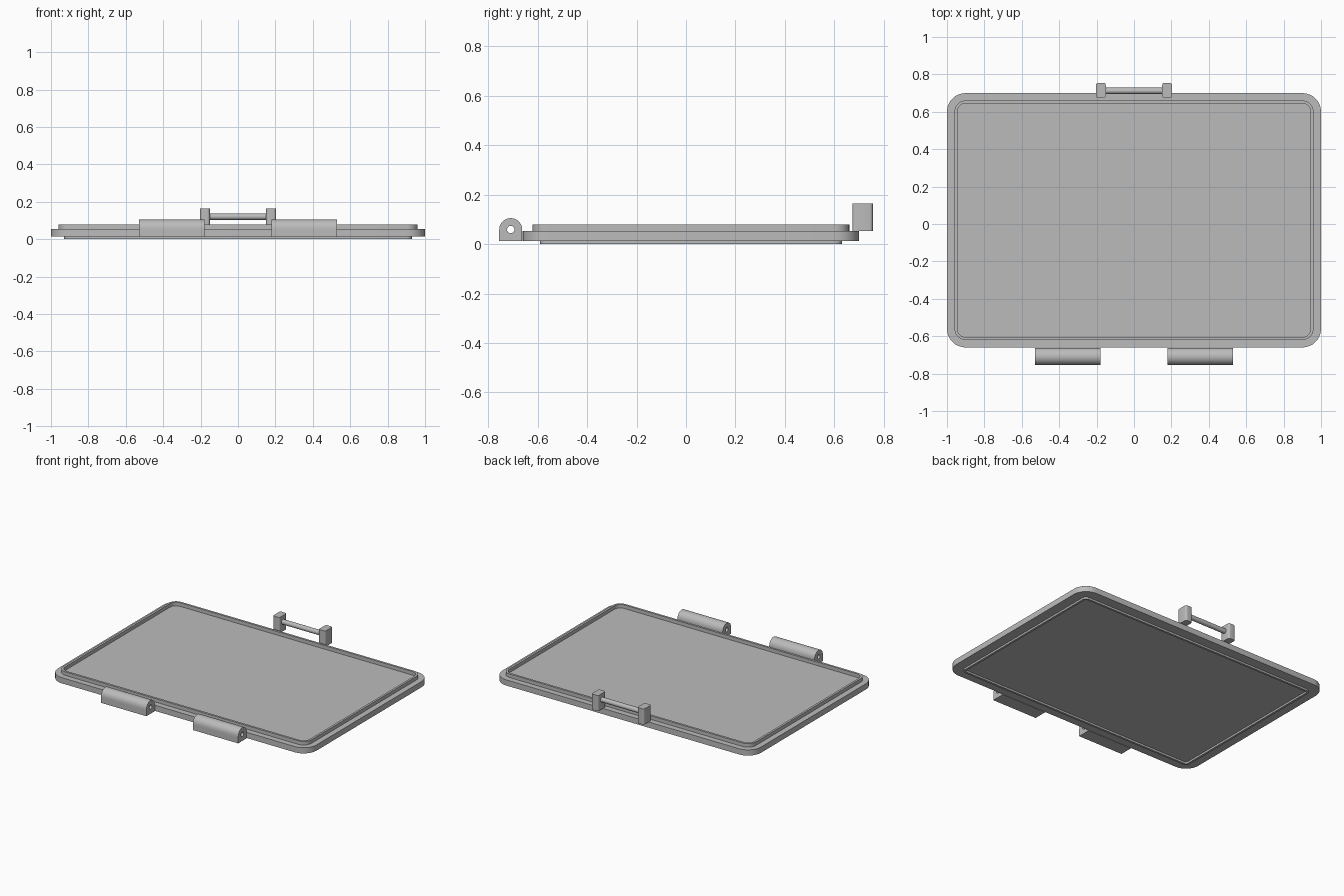
import bpy, bmesh
from math import sin, cos, pi

cube = bpy.data.objects.get("Cube")
if cube:
    bpy.data.objects.remove(cube, do_unlink=True)

GREY = (0.5, 0.5, 0.5, 1.0)
mat = bpy.data.materials.new("plain grey")
mat.use_nodes = True
mat.diffuse_color = GREY
mat.node_tree.nodes["Principled BSDF"].inputs["Base Color"].default_value = GREY


def finish(name, bm):
    """Turn a bmesh into a coloured, edge-preserving smooth object."""
    bmesh.ops.recalc_face_normals(bm, faces=bm.faces)
    mesh = bpy.data.meshes.new(name)
    bm.to_mesh(mesh)
    bm.free()
    mesh.materials.append(mat)
    obj = bpy.data.objects.new(name, mesh)
    bpy.context.collection.objects.link(obj)
    bpy.ops.object.select_all(action='DESELECT')
    bpy.context.view_layer.objects.active = obj
    obj.select_set(True)
    bpy.ops.object.shade_smooth_by_angle(angle=pi / 6)
    return obj


def bridge(bm, a, b):
    for i in range(len(a)):
        j = (i + 1) % len(a)
        bm.faces.new((a[i], a[j], b[j], b[i]))


def rounded_loft(name, centre, half, radius, steps, segs=8):
    """Stack rounded rectangles given as (inset, z) and cap both ends."""
    bm = bmesh.new()
    loops = []
    for inset, z in steps:
        r = radius - inset
        loop = []
        for k, (sx, sy) in enumerate(((1, 1), (-1, 1), (-1, -1), (1, -1))):
            for s in range(segs + 1):
                a = (k + s / segs) * pi / 2
                x = centre[0] + sx * (half[0] - radius) + r * cos(a)
                y = centre[1] + sy * (half[1] - radius) + r * sin(a)
                loop.append(bm.verts.new((x, y, z)))
        loops.append(loop)
    for a, b in zip(loops, loops[1:]):
        bridge(bm, a, b)
    bm.faces.new(loops[0])
    bm.faces.new(loops[-1])
    return finish(name, bm)


def hinge(name, x0, x1, y, z, size, hole, count=24):
    """Arch-topped, square-bottomed barrel with a pin hole right through."""
    bm = bmesh.new()
    rings = []
    for x, bore in ((x0, False), (x1, False), (x1, True), (x0, True)):
        ring = []
        for i in range(count):
            a = 2 * pi * i / count
            r = size
            if bore:
                r = hole
            elif i > count / 2:
                r = size / max(abs(cos(a)), abs(sin(a)))
            ring.append(bm.verts.new((x, y + r * cos(a), z + r * sin(a))))
        rings.append(ring)
    for i in range(4):
        bridge(bm, rings[i], rings[(i + 1) % 4])
    return finish(name, bm)


# Lid plate with a raised lip on top and a thinner one underneath
rounded_loft("lid_plate", (0, 0.02), (1.0, 0.68), 0.1, [
    (0.085, 0.013), (0.085, 0.0), (0.07, 0.0), (0.07, 0.013),
    (0.0, 0.013), (0.0, 0.053), (0.04, 0.053), (0.04, 0.078),
    (0.055, 0.078), (0.055, 0.053)])

# Hinge barrels on the front edge, handle posts on the back edge
for side, s in (("left", 1), ("right", -1)):
    hinge(side + "_hinge", s * 0.18, s * 0.53, -0.7085, 0.0585, 0.0465, 0.015)
    rounded_loft(side + "_handle_post", (s * 0.177, 0.714), (0.026, 0.041),
                 0.012, [(0, 0.053), (0, 0.163)], segs=4)

# Handle bar between the posts
bpy.ops.mesh.primitive_cylinder_add(vertices=24, radius=0.017, depth=0.32,
                                    location=(0, 0.712, 0.12),
                                    rotation=(0, pi / 2, 0))
bar = bpy.context.object
bar.name = "handle_bar"
bar.data.materials.append(mat)
bpy.ops.object.shade_smooth_by_angle(angle=pi / 6)
